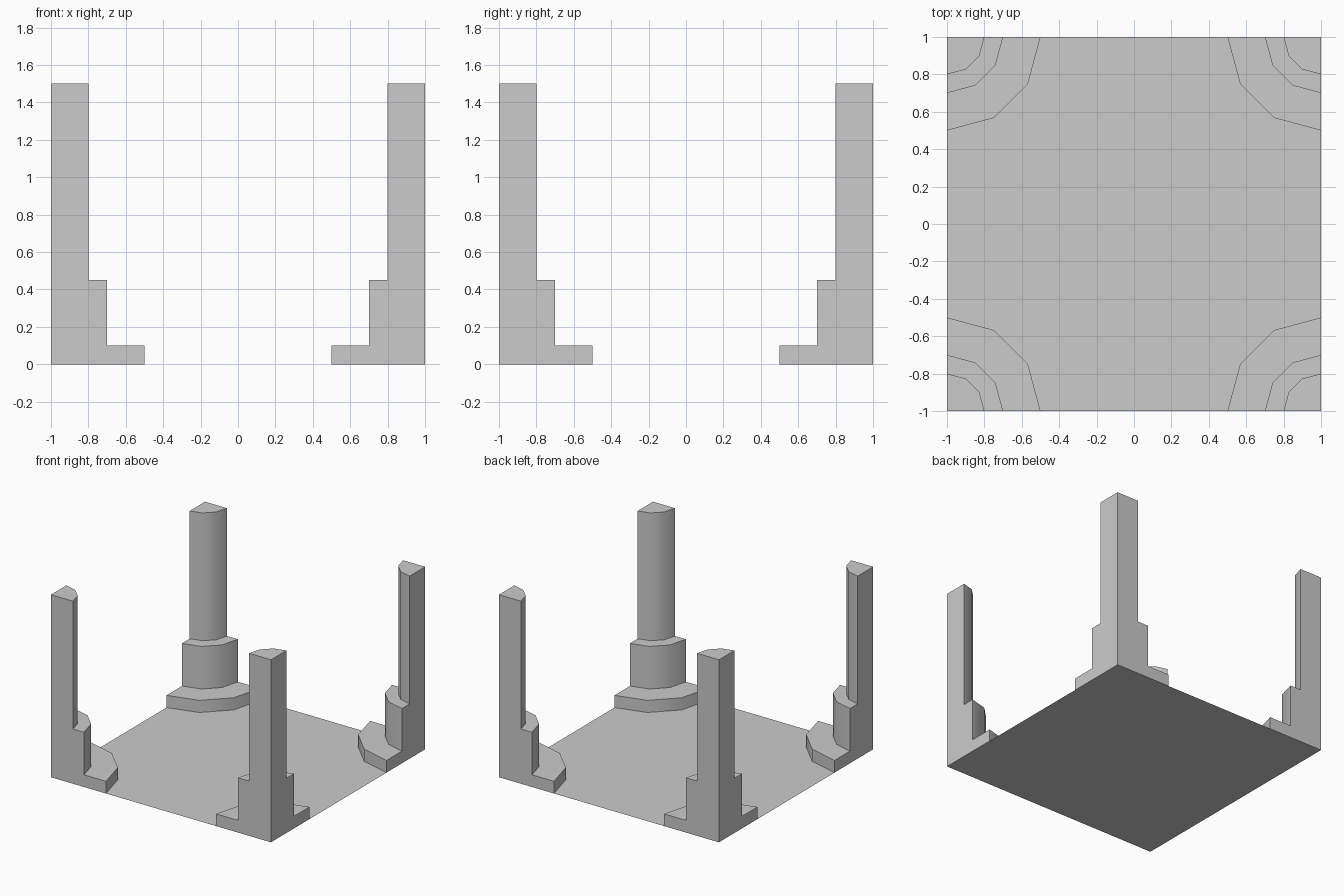
import bpy, bmesh
from math import pi, radians
from mathutils import Matrix, Vector

if "Cube" in bpy.data.objects:
    bpy.data.objects.remove(bpy.data.objects["Cube"])

SEGMENTS = 3   # sides per quarter turn
PROFILE = [(0.5, 0), (0.5, 0.1), (0.3, 0.1), (0.3, 0.45), (0.2, 0.45), (0.2, 1.5), (0, 1.5)]


def add_object(name, bm):
    mesh = bpy.data.meshes.new(name)
    bm.to_mesh(mesh)
    bm.free()
    obj = bpy.data.objects.new(name, mesh)
    bpy.context.collection.objects.link(obj)
    return obj


# Thin floor sheet
bm = bmesh.new()
bmesh.ops.create_grid(bm, x_segments=1, y_segments=1, size=1)
add_object("floor", bm)

# Stepped quarter column in the +x +y corner
bm = bmesh.new()
corner = Vector((1, 1, 0))
verts = [bm.verts.new(corner + Vector((-r, 0, z))) for r, z in PROFILE]
edges = [bm.edges.new(pair) for pair in zip(verts, verts[1:])]
bmesh.ops.spin(bm, geom=verts + edges, cent=corner, axis=(0, 0, 1),
               angle=pi / 2, steps=SEGMENTS)

# Flat outer walls following the stepped profile
for turn in (0, pi / 2):
    rot = Matrix.Rotation(turn, 3, 'Z')
    bm.faces.new([bm.verts.new(corner + rot @ Vector((-r, 0, z)))
                  for r, z in PROFILE + [(0, 0)]])
bmesh.ops.remove_doubles(bm, verts=bm.verts, dist=1e-4)
bmesh.ops.recalc_face_normals(bm, faces=bm.faces)
if next(f for f in bm.faces if len(f.verts) == len(PROFILE) + 1).normal.dot((1, 1, 0)) < 0:
    bmesh.ops.reverse_faces(bm, faces=bm.faces)
columns = add_object("corner_columns", bm)

# Smooth the round sides, keep the steps and walls crisp
bpy.context.view_layer.objects.active = columns
columns.select_set(True)
bpy.ops.object.shade_smooth_by_angle(angle=radians(40))

# Repeat in all four corners
mirror = columns.modifiers.new("four_corners", 'MIRROR')
mirror.use_axis = (True, True, False)
mirror.use_mirror_merge = False
